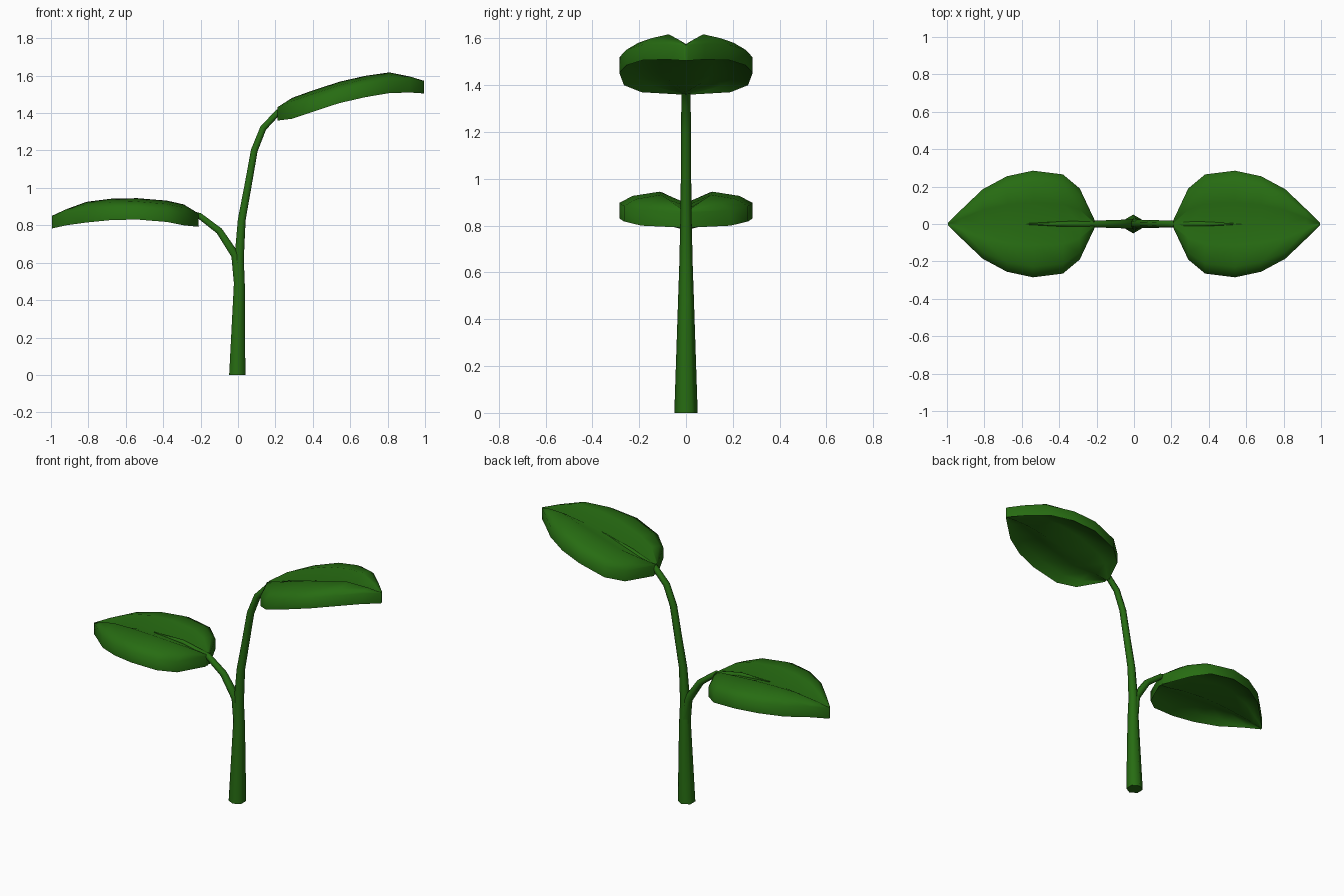
import bpy, bmesh, math
from mathutils import Vector

if "Cube" in bpy.data.objects:
    bpy.data.objects.remove(bpy.data.objects["Cube"])

green = bpy.data.materials.new("leaf green")
green.diffuse_color = (0.020, 0.150, 0.006, 1)
green.use_nodes = True
green.node_tree.nodes["Principled BSDF"].inputs["Base Color"].default_value = green.diffuse_color


def loft(name, rings):
    """Skin a row of closed rings and cap both ends."""
    bm = bmesh.new()
    loops = [[bm.verts.new(p) for p in ring] for ring in rings]
    n = len(loops[0])
    for a, b in zip(loops, loops[1:]):
        for i in range(n):
            j = (i + 1) % n
            bm.faces.new((a[i], a[j], b[j], b[i]))
    bm.faces.new(loops[0])
    bm.faces.new(loops[-1])
    bmesh.ops.recalc_face_normals(bm, faces=bm.faces)
    mesh = bpy.data.meshes.new(name)
    bm.to_mesh(mesh)
    bm.free()
    mesh.materials.append(green)
    mesh.shade_smooth()
    mesh.set_sharp_from_angle(angle=math.radians(70))
    obj = bpy.data.objects.new(name, mesh)
    bpy.context.collection.objects.link(obj)


def stem(name, path):
    """Six-sided tapering tube through (x, z, radius) points."""
    pts = [Vector((x, 0, z)) for x, z, r in path]
    rings = []
    for i, p in enumerate(pts):
        t = (pts[min(i + 1, len(pts) - 1)] - pts[max(i - 1, 0)]).normalized()
        if i == 0:
            t = Vector((0, 0, 1))
        side = Vector((t.z, 0, -t.x))
        r = path[i][2]
        rings.append([p + r * (math.cos(a) * side + math.sin(a) * Vector((0, 1, 0)))
                      for a in (math.radians(30 + 60 * k) for k in range(6))])
    loft(name, rings)


# leaf outline: distance from the trunk and half width
OUTLINE = [(0.21, 0.02), (0.29, 0.19), (0.38, 0.265), (0.54, 0.285),
           (0.68, 0.255), (0.81, 0.185), (0.92, 0.08), (0.995, 0.006)]
# cross-section: fraction of half width, puff of the upper face
SECTION = [(-1, 0), (-0.8, 0.03), (-0.4, 0.048), (0, 0),
           (0.4, 0.048), (0.8, 0.03), (1, 0)]


def leaf(name, sign, rim_heights):
    """Thick leaf with two puffed lobes and a grooved midrib."""
    rings = []
    for (x, w), z in zip(OUTLINE, rim_heights):
        k = min(1, w / 0.2)
        top = [(sign * x, f * w, z + 0.066 + k * h) for f, h in SECTION]
        low = [(sign * x, f * w, z + k * h) for f, h in reversed(SECTION)]
        rings.append(top + low)
    loft(name, rings)


# main stem, bending over into the upper leaf midrib
stem("main_stem", [(-0.004, 0, 0.05), (0.007, 0.48, 0.034), (0.006, 0.62, 0.029),
                   (0.02, 0.83, 0.024), (0.055, 1.02, 0.022), (0.087, 1.2, 0.021),
                   (0.135, 1.32, 0.02), (0.215, 1.405, 0.019), (0.38, 1.468, 0.014),
                   (0.58, 1.53, 0.003)])
# side stem, bending into the lower leaf midrib
stem("side_stem", [(0.005, 0.48, 0.03), (-0.014, 0.64, 0.026), (-0.1, 0.77, 0.021),
                   (-0.205, 0.85, 0.019), (-0.38, 0.892, 0.014), (-0.58, 0.902, 0.003)])

leaf("upper_leaf", 1, [1.36, 1.37, 1.40, 1.453, 1.485, 1.507, 1.51, 1.505])
leaf("lower_leaf", -1, [0.792, 0.80, 0.818, 0.831, 0.828, 0.815, 0.80, 0.783])
